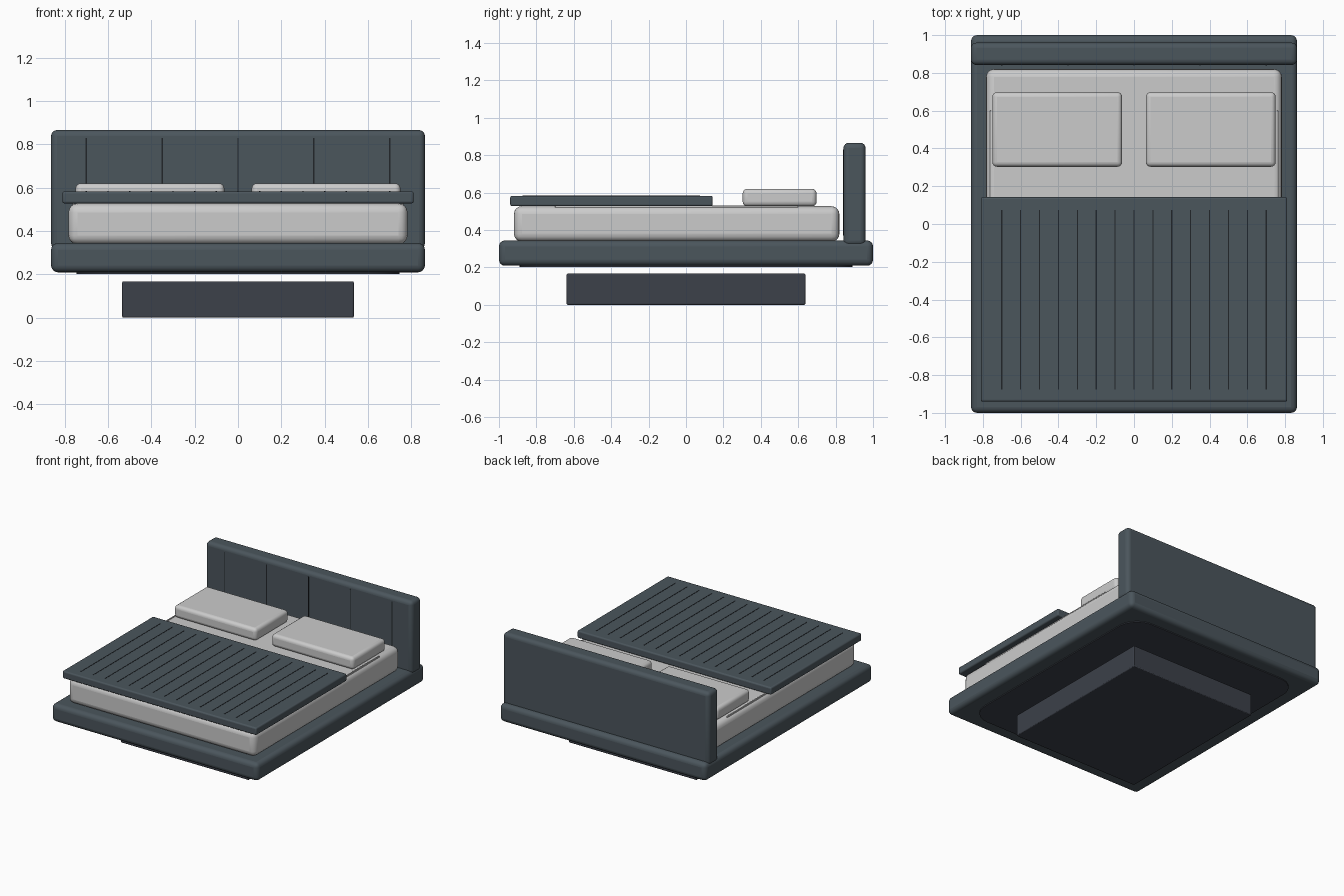
import bpy, bmesh

if "Cube" in bpy.data.objects:
    bpy.data.objects.remove(bpy.data.objects["Cube"])


def material(name, rgb):
    m = bpy.data.materials.new(name)
    m.diffuse_color = (*rgb, 1)
    m.use_nodes = True
    m.node_tree.nodes["Principled BSDF"].inputs["Base Color"].default_value = m.diffuse_color
    return m


SLATE = material("slate", (0.07, 0.092, 0.108))
DARK = material("dark_base", (0.045, 0.052, 0.068))
SEAM = material("seam", (0.015, 0.018, 0.022))


def box(name, x, y, z, bevel=0.0, mat=None, segs=4, corner=0.0):
    """Box from (min, max) ranges; corner rounds only the vertical edges."""
    bm = bmesh.new()
    bmesh.ops.create_cube(bm, size=1)
    for v in bm.verts:
        v.co = [(r[0] + r[1]) / 2 + c * (r[1] - r[0]) for c, r in zip(v.co, (x, y, z))]
    if corner:
        edges = [e for e in bm.edges if abs(e.verts[0].co.z - e.verts[1].co.z) > 1e-4]
        bmesh.ops.bevel(bm, geom=edges, offset=corner, segments=8, profile=0.5, affect='EDGES')
    me = bpy.data.meshes.new(name)
    bm.to_mesh(me)
    bm.free()
    ob = bpy.data.objects.new(name, me)
    bpy.context.collection.objects.link(ob)
    if mat:
        me.materials.append(mat)
    if bevel:
        mod = ob.modifiers.new("Bevel", 'BEVEL')
        mod.width, mod.segments = bevel, segs
    bpy.ops.object.select_all(action='DESELECT')
    ob.select_set(True)
    bpy.context.view_layer.objects.active = ob
    bpy.ops.object.shade_smooth_by_angle()
    return ob


# Plinth, bed frame and its underside panel
box("plinth", (-0.535, 0.535), (-0.638, 0.638), (0, 0.167), 0.006, DARK, 2)
box("underside_panel", (-0.745, 0.745), (-0.89, 0.89), (0.202, 0.24), 0, DARK, corner=0.16)
box("bed_frame", (-0.863, 0.863), (-1, 1), (0.209, 0.344), 0.032, SLATE)

# Headboard with vertical seams
box("headboard", (-0.863, 0.863), (0.842, 0.96), (0.315, 0.866), 0.028, SLATE)
for i in range(-2, 3):
    s = i * 0.35
    box("headboard_seam", (s - 0.003, s + 0.003), (0.840, 0.85), (0.37, 0.83), 0, SEAM)

# Mattress with edge piping
box("mattress", (-0.783, 0.783), (-0.92, 0.82), (0.338, 0.527), 0.042)
for side in (-1, 1):
    p = side * 0.76
    box("mattress_piping", (p - 0.004, p + 0.004), (-0.7, 0.6), (0.515, 0.53), 0.002, segs=2)

# Pillows
for side in (-1, 1):
    a, b = sorted((side * 0.063, side * 0.75))
    box("pillow", (a, b), (0.303, 0.698), (0.526, 0.62), 0.025)

# Blanket with lengthwise seams
box("blanket", (-0.811, 0.811), (-0.94, 0.142), (0.527, 0.583), 0.01, SLATE, 3)
for i in range(-7, 8):
    s = i * 0.1
    box("blanket_seam", (s - 0.003, s + 0.003), (-0.875, 0.075), (0.575, 0.5845), 0, SEAM)
